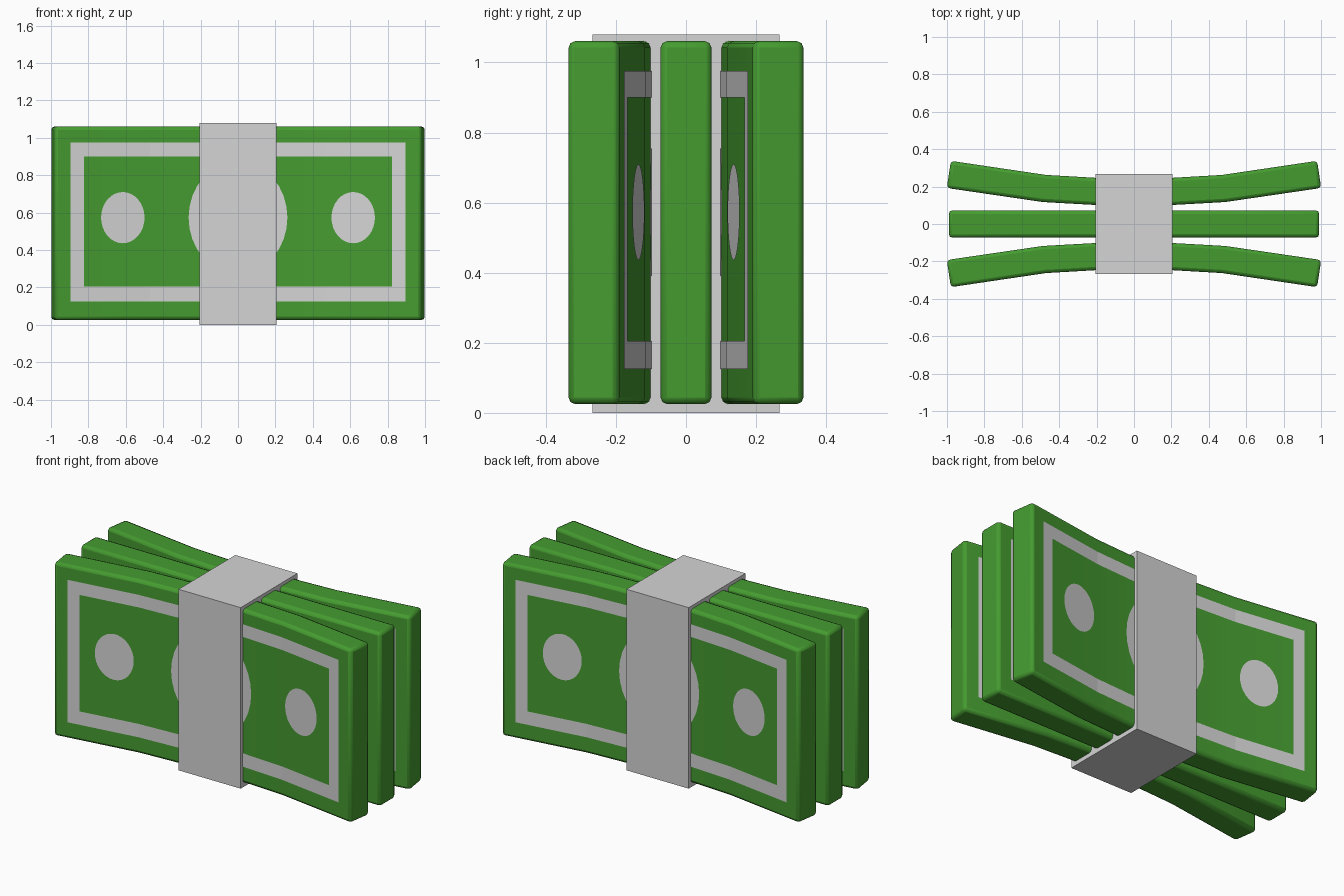
import bpy, bmesh, math
from mathutils import Vector

if "Cube" in bpy.data.objects:
    bpy.data.objects.remove(bpy.data.objects["Cube"])

def material(name, rgb):
    m = bpy.data.materials.new(name)
    m.diffuse_color = (*rgb, 1)
    m.use_nodes = True
    m.node_tree.nodes["Principled BSDF"].inputs["Base Color"].default_value = m.diffuse_color
    return m

GREEN = material("note green", (0.06, 0.33, 0.03))
GREY = material("paper grey", (0.66, 0.66, 0.66))
ZC, HALF_T = 0.543, 0.0725
# Fan of an outer bundle: distance along x, centre offset, slope
FAN = [(0, 0.172, 0), (0.2, 0.174, 0.03), (0.48, 0.19, 0.11), (1.0, 0.2665, 0.15)]

def fan(co, side):
    """Bend a flat point outwards along the fan."""
    ax = abs(co.x)
    for (x0, c0, s0), (x1, c1, s1) in zip(FAN, FAN[1:]):
        if ax <= x1 + 1e-5:
            f = (ax - x0) / (x1 - x0)
            c, s = c0 + (c1 - c0) * f, s0 + (s1 - s0) * f
            break
    return Vector((co.x - math.copysign(s, co.x) * side * co.y, side * c + co.y, co.z))

def finish(bm, name, mat, side):
    # cut across at the bend lines, then bend
    for x in (-0.48, -0.2, 0, 0.2, 0.48):
        bmesh.ops.bisect_plane(bm, geom=bm.verts[:] + bm.edges[:] + bm.faces[:],
                               plane_co=(x, 0, 0), plane_no=(1, 0, 0))
    for v in bm.verts:
        v.co = fan(v.co, side)
    me = bpy.data.meshes.new(name)
    bm.to_mesh(me)
    bm.free()
    me.materials.append(mat)
    ob = bpy.data.objects.new(name, me)
    bpy.context.collection.objects.link(ob)
    return ob

def bundle(name, side):
    # Rounded slab of notes
    bm = bmesh.new()
    bmesh.ops.create_cube(bm, size=1)
    for v in bm.verts:
        v.co = Vector((v.co.x * 1.98, v.co.y * 2 * HALF_T, v.co.z * 1.035 + ZC))
    ob = finish(bm, name, GREEN, side)
    b = ob.modifiers.new("rounded edges", 'BEVEL')
    b.width, b.segments, b.limit_method, b.angle_limit = 0.018, 2, 'ANGLE', math.radians(40)
    bpy.context.view_layer.objects.active = ob
    ob.select_set(True)
    bpy.ops.object.shade_smooth_by_angle(angle=math.radians(50))
    ob.select_set(False)

def printing(name, side, face):
    # Frame and ovals just above one face of a bundle
    bm = bmesh.new()
    y = face * (HALF_T + 0.003)

    def poly(points):
        f = bm.faces.new([bm.verts.new((px, y, pz)) for px, pz in points])
        f.normal_update()
        if f.normal.y * face < 0:
            f.normal_flip()

    ox, ix, z0, z1, z2, z3 = 0.905, 0.835, 0.125, 0.205, 0.9, 0.975
    for x0, x1, a, b in ((-ox, ox, z0, z1), (-ox, ox, z2, z3), (-ox, -ix, z1, z2), (ix, ox, z1, z2)):
        poly([(x0, a), (x1, a), (x1, b), (x0, b)])
    for cx, rx, rz in ((-0.625, 0.117, 0.137), (0.625, 0.117, 0.137), (0, 0.268, 0.3)):
        poly([(cx + rx * math.cos(i * math.tau / 32), 0.573 + rz * math.sin(i * math.tau / 32))
              for i in range(32)])
    finish(bm, name, GREY, side)

for label, side in (("front", -1), ("middle", 0), ("back", 1)):
    bundle(label + "_bundle", side)
    printing(label + "_bundle_print_front", side, -1)
    printing(label + "_bundle_print_back", side, 1)

# Paper band around the middle
bpy.ops.mesh.primitive_cube_add(size=1, location=(0, 0, 0.54))
band = bpy.context.object
band.name = "paper_band"
band.scale = (0.41, 0.535, 1.08)
band.data.materials.append(GREY)
